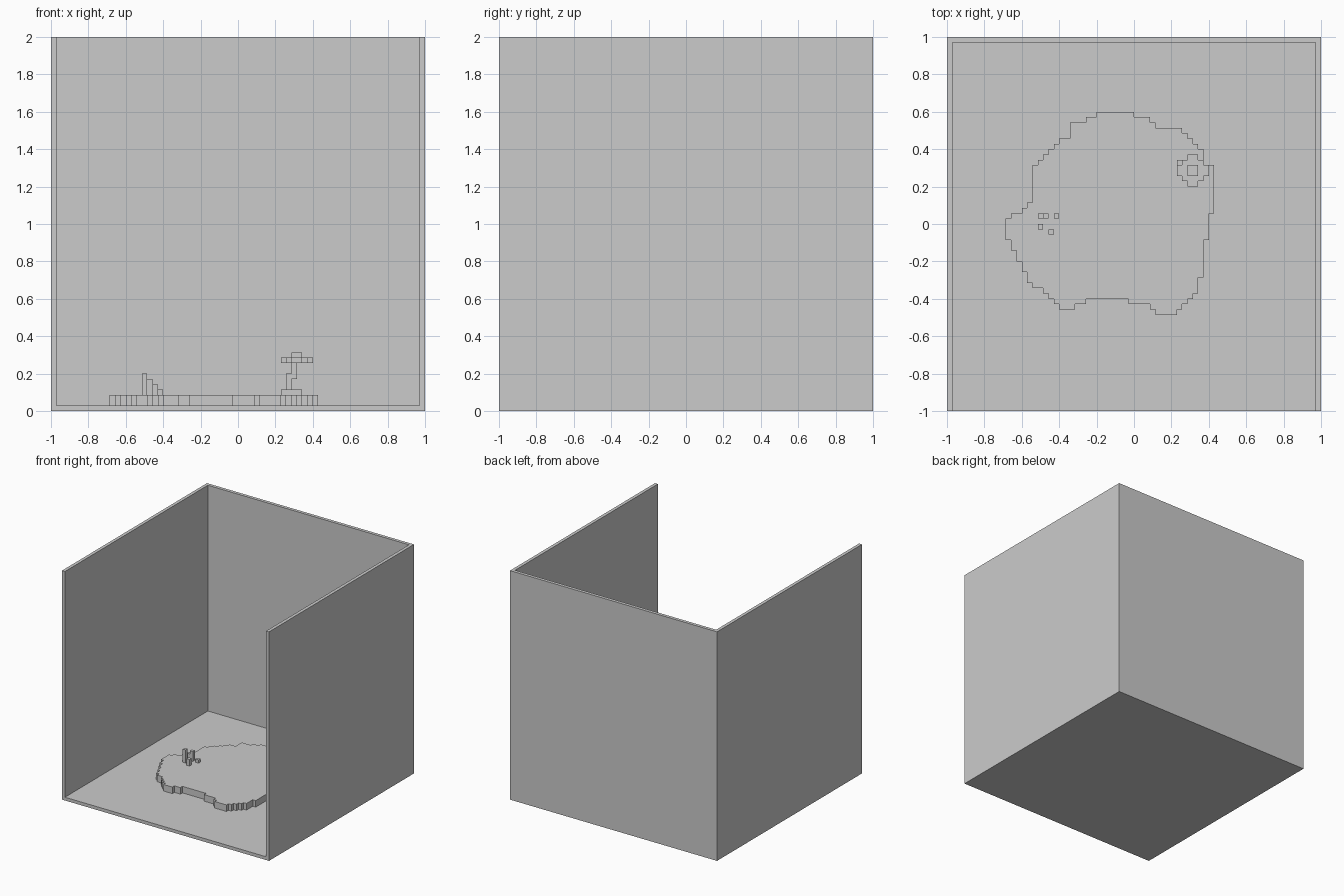
import bpy
import bmesh

if "Cube" in bpy.data.objects:
    bpy.data.objects.remove(bpy.data.objects["Cube"])

CELLS = 70            # the model is laid out on a 70-cell grid
U = 2.0 / CELLS


def prism(name, pts, z0, z1):
    """Extrude a grid-cell outline from level z0 to level z1."""
    bm = bmesh.new()
    verts = [bm.verts.new((x * U - 1, y * U - 1, z0 * U)) for x, y in pts]
    face = bm.faces.new(verts)
    res = bmesh.ops.extrude_face_region(bm, geom=[face])
    top = [v for v in res["geom"] if isinstance(v, bmesh.types.BMVert)]
    bmesh.ops.translate(bm, verts=top, vec=(0, 0, (z1 - z0) * U))
    bmesh.ops.recalc_face_normals(bm, faces=bm.faces)
    me = bpy.data.meshes.new(name)
    bm.to_mesh(me)
    bm.free()
    ob = bpy.data.objects.new(name, me)
    bpy.context.collection.objects.link(ob)
    return ob


def box(name, x0, x1, y0, y1, z0, z1):
    return prism(name, [(x0, y0), (x1, y0), (x1, y1), (x0, y1)], z0, z1)


def stairs(x, y, moves):
    """Outline whose corners alternate between a new x and a new y."""
    pts = []
    for k, m in enumerate(moves):
        x, y = (m, y) if k % 2 == 0 else (x, m)
        pts.append((x, y))
    return pts


# Room: three walls around a floor, open at front and top
prism("walls", [(0, 0), (1, 0), (1, 69), (69, 69), (69, 0), (70, 0),
                (70, 70), (0, 70)], 0, 70)
box("floor", 1, 69, 0, 69, 0, 1)

# Island with a stepped shoreline
shore = [35, 55, 38, 54, 39, 53, 44, 52, 45, 51, 46, 50, 47, 49, 48, 46, 50, 37,
         49, 32, 48, 25, 47, 22, 46, 21, 45, 20, 44, 19, 43, 18, 39, 19, 38, 20,
         34, 21, 26, 20, 24, 19, 21, 20, 20, 21, 19, 22, 18, 23, 16, 24, 15, 26,
         14, 28, 13, 30, 12, 32, 11, 36, 12, 37, 14, 38, 15, 39, 16, 46, 17, 47,
         18, 48, 19, 49, 20, 50, 21, 51, 23, 54, 26, 55, 28, 56]
prism("island", stairs(28, 56, shore), 1, 3)

# Tree: root mound, leaning trunk, round canopy and crown
box("tree_root", 43, 47, 44, 47, 3, 4)
box("trunk_lower", 44, 45, 45, 46, 4, 7)
box("trunk_upper", 45, 46, 45, 46, 6, 9)
canopy = [47, 43, 48, 44, 49, 46, 48, 47, 47, 48, 45, 47, 44, 46, 43, 44,
          44, 43, 45, 42]
prism("canopy", stairs(45, 42, canopy), 9, 10)
box("crown", 45, 47, 44, 46, 10, 11)

# Little cluster of posts
for n, (x, y, top) in enumerate([(17, 34, 7), (17, 36, 5), (18, 36, 6),
                                 (19, 33, 5), (20, 36, 4)]):
    box(f"post_{n + 1}", x, x + 1, y, y + 1, 3, top)
